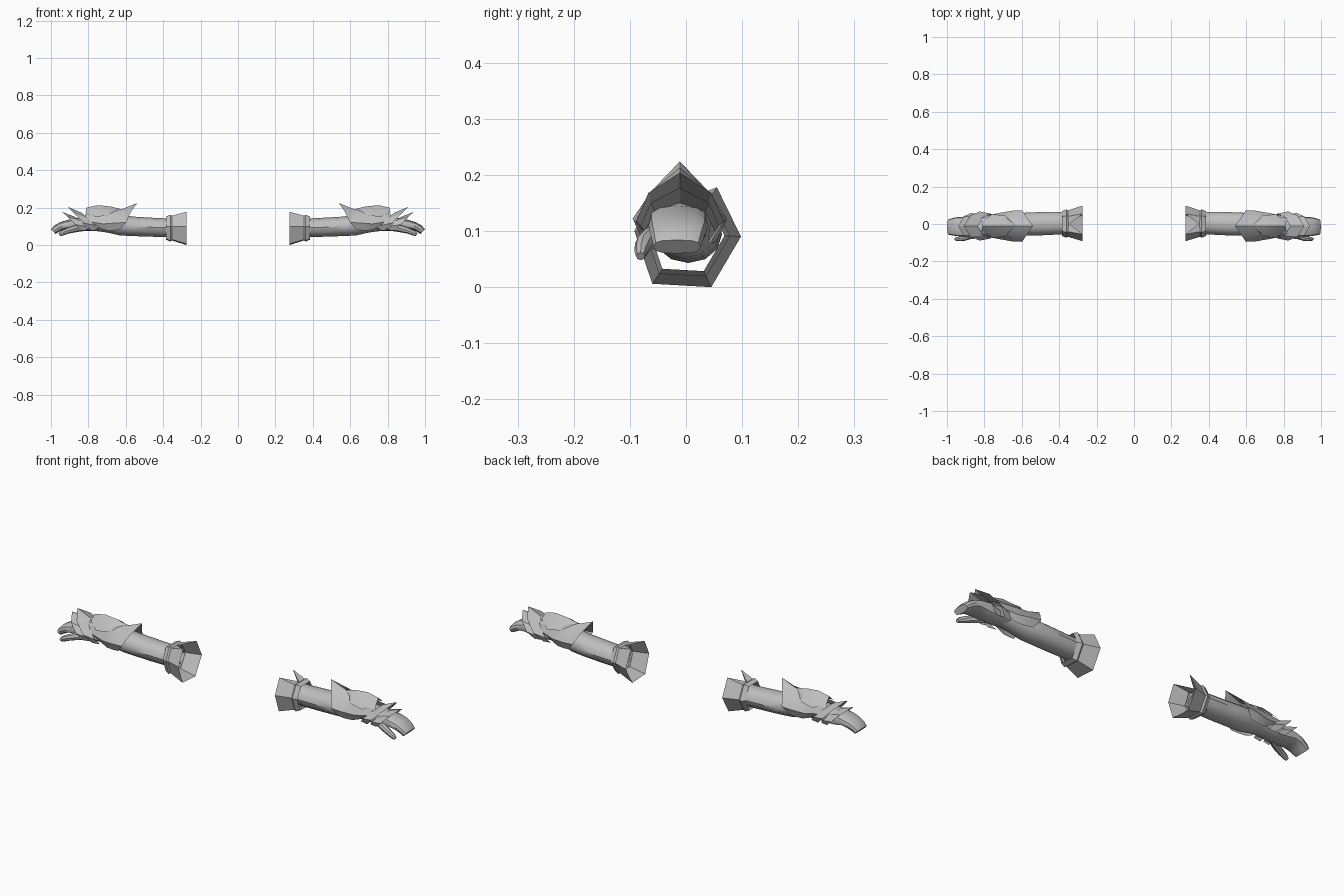
import bpy, bmesh, math

if "Cube" in bpy.data.objects:
    bpy.data.objects.remove(bpy.data.objects["Cube"])

grey = bpy.data.materials.new("plain_grey")
grey.diffuse_color = (0.52, 0.52, 0.52, 1)
grey.use_nodes = True
grey.node_tree.nodes["Principled BSDF"].inputs["Base Color"].default_value = grey.diffuse_color
MID = -0.011  # y of the armour centre line


def finish(name, verts, faces, angle=35):
    """Make a smooth-by-angle part and mirror it to the other arm."""
    me = bpy.data.meshes.new(name)
    me.from_pydata(verts, [], faces)
    bm = bmesh.new()
    bm.from_mesh(me)
    bmesh.ops.remove_doubles(bm, verts=bm.verts, dist=0.0005)
    bmesh.ops.recalc_face_normals(bm, faces=bm.faces)
    bm.to_mesh(me)
    bm.free()
    me.polygons.foreach_set("use_smooth", [True] * len(me.polygons))
    me.set_sharp_from_angle(angle=math.radians(angle))
    me.materials.append(grey)
    ob = bpy.data.objects.new(name, me)
    bpy.context.collection.objects.link(ob)
    mod = ob.modifiers.new("other_arm", 'MIRROR')
    mod.use_axis = (True, False, False)
    mod.use_mirror_merge = False
    return ob


def bridge(rings, n, skip=()):
    return [(r * n + i, r * n + (i + 1) % n, (r + 1) * n + (i + 1) % n, (r + 1) * n + i)
            for r in range(rings - 1) for i in range(n) if (r, i) not in skip]


def limb(name, stations, n=12, cap=False, power=1.0):
    """Tube along x from (x, y, z, half width, half height, lean)."""
    def sq(v):
        return math.copysign(abs(v) ** power, v)
    verts = []
    for x, y, z, ry, rz, lean in stations:
        for i in range(n):
            a = math.tau * i / n
            verts.append((x + lean * sq(math.sin(a)), y + ry * sq(math.cos(a)), z + rz * sq(math.sin(a))))
    faces = bridge(len(stations), n)
    if cap:
        faces.append(tuple(range(len(verts) - n, len(verts))))
    return finish(name, verts, faces)


def plate(name, columns):
    """Armour sheet: columns run from the ridge down one side, then mirrored in y."""
    full = [[(x, -y, z) for x, y, z in c] for c in reversed(columns[1:])] + columns
    m = len(columns[0])
    verts = [(x, y + MID, z) for c in full for x, y, z in c]
    faces = [(c * m + r, c * m + r + 1, (c + 1) * m + r + 1, (c + 1) * m + r)
             for c in range(len(full) - 1) for r in range(m - 1)]
    return finish(name, verts, faces, 25)


# sleeve and mitten-like hand
limb("forearm", [
    (.355, .004, .093, .058, .050, 0), (.40, .004, .093, .060, .050, 0),
    (.48, .002, .096, .062, .051, 0), (.56, .000, .100, .062, .052, 0),
    (.63, -.004, .106, .060, .055, 0), (.70, -.008, .113, .052, .046, 0),
    (.76, -.010, .115, .046, .040, 0)])
limb("hand", [
    (.74, -.010, .115, .044, .038, 0), (.80, -.012, .113, .050, .038, 0),
    (.86, -.014, .110, .053, .035, 0), (.91, -.014, .110, .053, .025, 0),
    (.945, -.014, .101, .051, .021, .006), (.972, -.015, .086, .046, .017, .012),
    (.988, -.016, .072, .042, .012, .011)], cap=True, power=.7)
limb("thumb", [
    (.83, -.040, .098, .020, .024, 0), (.87, -.060, .088, .020, .020, 0),
    (.91, -.075, .077, .016, .016, .003), (.94, -.080, .064, .012, .013, .006),
    (.955, -.081, .055, .008, .007, .005)], n=8, cap=True)

# six-sided flared cuff with a V notch on top
HEX = [(.098, .09), (.045, 0), (-.06, .006), (-.092, .1), (-.055, .178), (.055, .178)]


def hex_ring(x, s):
    return [(x, y * s, .095 + (z - .095) * s) for y, z in HEX]


cuff = hex_ring(.275, 1) + hex_ring(.36, .72)
notch = len(cuff)
cuff.append((.345, 0, .156))
finish("cuff", cuff, bridge(2, 6, {(0, 4)}) + [(4, 10, notch), (5, notch, 11), (10, 11, notch)], 20)

# collar ring between cuff and sleeve
collar = hex_ring(.35, .72) + hex_ring(.362, .80) + hex_ring(.385, .70)
finish("collar", collar, bridge(3, 6), 20)

# main forearm guard with a rear spike
plate("forearm_guard", [
    [(.54, 0, .224), (.62, 0, .192), (.70, 0, .195), (.80, 0, .185)],
    [(.575, .050, .172), (.64, .050, .167), (.72, .045, .163), (.82, .038, .158)],
    [(.598, .084, .122), (.65, .082, .118), (.72, .070, .113), (.79, .056, .125)],
    [(.63, .066, .082), (.66, .064, .079), (.70, .058, .078), (.73, .050, .086)]])

# keeled shield lying on the guard
plate("keel_shield", [
    [(.625, 0, .192), (.68, 0, .206), (.75, 0, .213), (.81, 0, .200)],
    [(.625, 0, .192), (.68, .034, .184), (.74, .040, .180), (.81, 0, .200)],
    [(.64, .010, .185), (.69, .058, .160), (.76, .062, .150), (.815, .025, .175)]])

# flared overlapping bands over the back of the hand
plate("wrist_band", [
    [(.835, 0, .172), (.91, 0, .204)],
    [(.805, .050, .145), (.875, .056, .168)],
    [(.765, .066, .105), (.825, .078, .118)],
    [(.745, .050, .080), (.785, .056, .078)]])
plate("knuckle_band", [
    [(.87, 0, .150), (.94, 0, .177)],
    [(.85, .045, .135), (.91, .052, .150)],
    [(.815, .062, .100), (.87, .070, .110)],
    [(.800, .050, .080), (.835, .055, .078)]])
